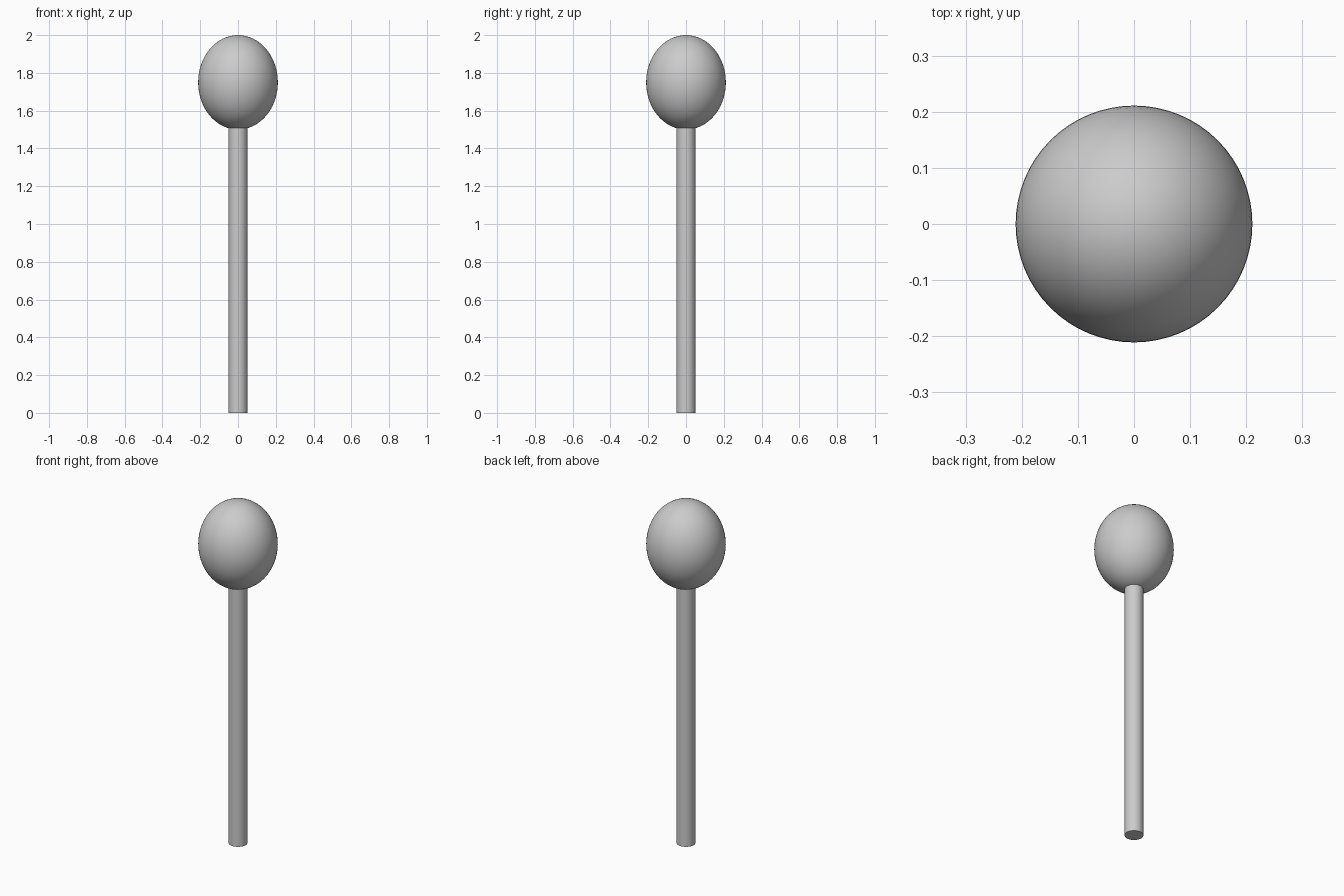
import bpy
from math import radians

cube = bpy.data.objects.get("Cube")
if cube:
    bpy.data.objects.remove(cube, do_unlink=True)

HEAD_RADIUS, HEAD_HALF_HEIGHT, HEAD_CENTRE = 0.211, 0.25, 1.75
STICK_RADIUS, STICK_HEIGHT = 0.05, 1.51


def finish(name):
    """Name the active object, apply its scale and smooth its curved sides."""
    obj = bpy.context.object
    obj.name = obj.data.name = name
    bpy.ops.object.transform_apply(location=False, rotation=False, scale=True)
    bpy.ops.object.shade_smooth_by_angle(angle=radians(40))
    return obj


# Straight round stick, its top end just seated in the head
bpy.ops.mesh.primitive_cylinder_add(
    vertices=48, radius=STICK_RADIUS, depth=STICK_HEIGHT,
    location=(0, 0, STICK_HEIGHT / 2))
finish("stick")

# Head: a sphere stretched along z
bpy.ops.mesh.primitive_uv_sphere_add(
    segments=64, ring_count=32, radius=1, location=(0, 0, HEAD_CENTRE))
bpy.context.object.scale = (HEAD_RADIUS, HEAD_RADIUS, HEAD_HALF_HEIGHT)
finish("head")
